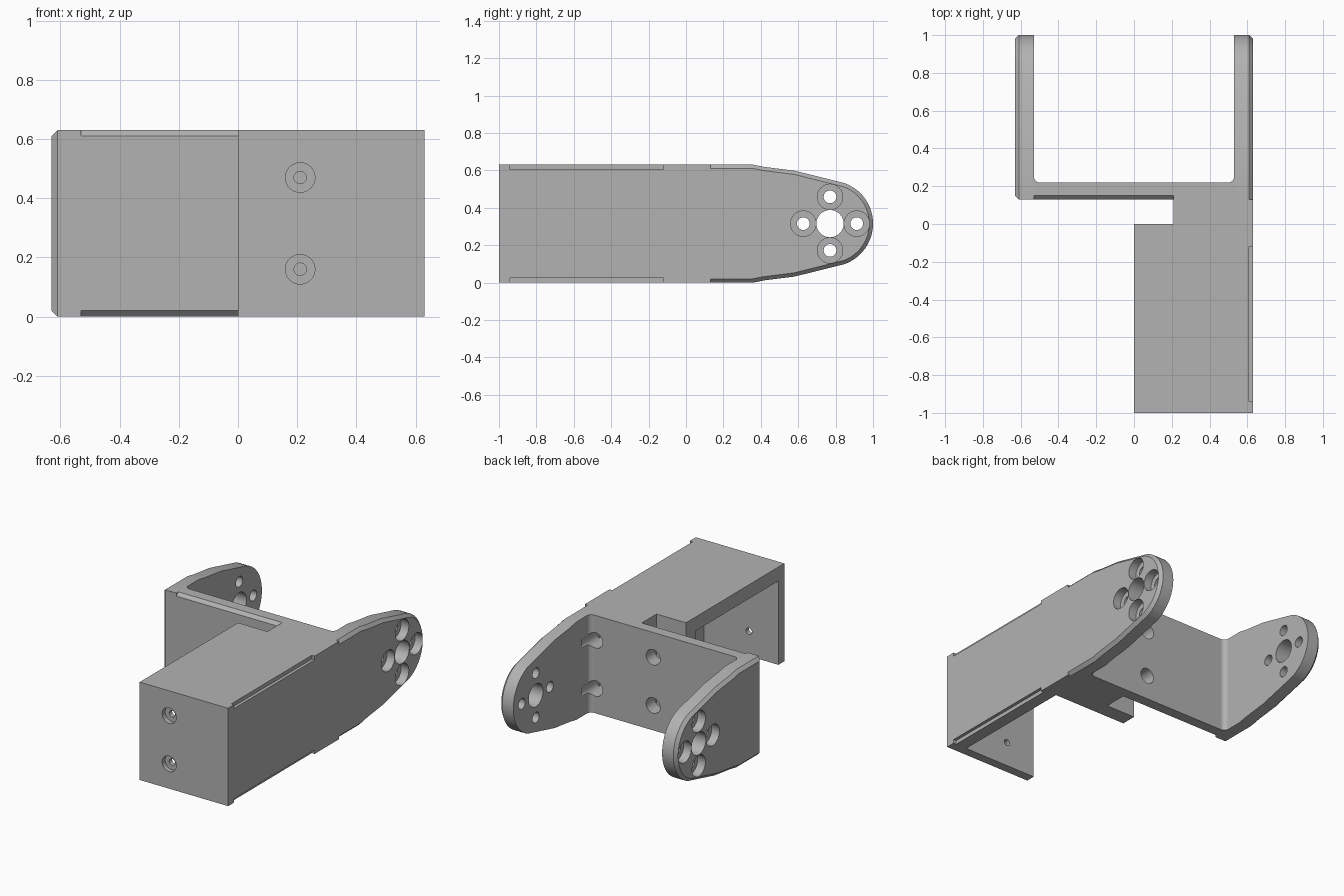
import bpy, bmesh
from math import sin, cos, pi, radians
from mathutils import Vector

cube = bpy.data.objects.get("Cube")
if cube:
    bpy.data.objects.remove(cube, do_unlink=True)

H = 0.63      # overall height, also half width
MID = H / 2
T = 0.10      # plate thickness
INNER = H - T

grey = bpy.data.materials.new("plain_grey")
grey.use_nodes = True
colour = (0.45, 0.45, 0.45, 1)
grey.diffuse_color = colour
grey.node_tree.nodes["Principled BSDF"].inputs["Base Color"].default_value = colour


def place(axis, u, v, w):
    """Map profile coordinates (u, v) and extrusion w to space."""
    return Vector({"x": (w, u, v), "y": (u, w, v), "z": (u, v, w)}[axis])


def prism(name, pts, axis, lo, hi, chamfer=None):
    """Extrude a profile; chamfer(edge) picks edges to bevel."""
    bm = bmesh.new()
    face = bm.faces.new([bm.verts.new(place(axis, u, v, lo)) for u, v in pts])
    out = bmesh.ops.extrude_face_region(bm, geom=[face])
    top = [g for g in out["geom"] if isinstance(g, bmesh.types.BMVert)]
    bmesh.ops.translate(bm, verts=top, vec=place(axis, 0, 0, hi - lo))
    bmesh.ops.recalc_face_normals(bm, faces=bm.faces[:])
    if chamfer:
        edges = [e for e in bm.edges if chamfer(e)]
        bmesh.ops.bevel(bm, geom=edges, offset=0.02, segments=1, affect="EDGES")
    mesh = bpy.data.meshes.new(name)
    bm.to_mesh(mesh)
    bm.free()
    mesh.materials.append(grey)
    ob = bpy.data.objects.new(name, mesh)
    bpy.context.collection.objects.link(ob)
    return ob


def box(name, x, y, z):
    return prism(name, [(x[0], y[0]), (x[1], y[0]), (x[1], y[1]), (x[0], y[1])], "z", *z)


def rod(u, v, r, axis, lo, hi):
    ring = [(u + r * cos(2 * pi * i / 32), v + r * sin(2 * pi * i / 32)) for i in range(32)]
    return prism("cutter", ring, axis, lo, hi)


def cut(ob, cutters):
    """Subtract each cutter, then discard it."""
    bpy.context.view_layer.objects.active = ob
    for c in cutters:
        c.hide_render = True
        mod = ob.modifiers.new("cut", "BOOLEAN")
        mod.operation, mod.solver, mod.object = "DIFFERENCE", "EXACT", c
        bpy.ops.object.modifier_apply(modifier=mod.name)
        bpy.data.objects.remove(c, do_unlink=True)


def smooth(ob):
    bpy.ops.object.select_all(action="DESELECT")
    ob.select_set(True)
    bpy.context.view_layer.objects.active = ob
    bpy.ops.object.shade_smooth_by_angle(angle=radians(25))


HOLE_Z = (0.16, 0.47)


def wall_holes(x):
    return [rod(x, z, 0.05, "y", 0.06, 0.3) for z in HOLE_Z]


# Housing: side plate with shallow edge notches
side_plate = box("side_plate", (INNER, H), (-1, 0.13), (0, H))
cut(side_plate, [box("cutter", (H - 0.02, H + 0.1), (-0.94, -0.12), z)
                 for z in ((-0.1, 0.025), (H - 0.025, H + 0.1))])

# Housing: front wall with two counterbored screw holes
front_wall = box("front_wall", (0, INNER), (-1, -0.94), (0, H))
cut(front_wall, [rod(0.21, z, r, "y", -1.1, end)
                 for z in HOLE_Z for r, end in ((0.05, -0.97), (0.021, -0.9))])
smooth(front_wall)

# Housing: roof
box("roof", (0, INNER), (-0.94, -0.1), (H - 0.09, H))

# Solid block joining the housing to the cross wall
joining_block = prism("joining_block", [(0, -0.1), (INNER, -0.1), (INNER, 0.22),
                                        (0.21, 0.22), (0.21, 0), (0, 0)], "z", 0, H)
cut(joining_block, wall_holes(0.49))
smooth(joining_block)

# Cross wall, chamfered along its front edges
cross_wall = prism("cross_wall", [(0.15, 0), (0.22, 0), (0.22, H), (0.15, H),
                                  (0.13, H - 0.02), (0.13, 0.02)], "x", -INNER, 0.21)
cut(cross_wall, wall_holes(0.08))
smooth(cross_wall)

# Arms: tapered plates with rounded ends
upper = [(0.13, H), (0.36, H), (0.42, 0.618), (0.58, 0.598)]
arc = [(0.77 + 0.23 * cos(a), MID + 0.23 * sin(a))
       for a in (radians(70 - 140 * i / 24) for i in range(25))]
outline = upper + arc + [(y, H - z) for y, z in reversed(upper)]

for side, name in ((1, "right_side_arm"), (-1, "left_side_arm")):
    # The arm beside the housing stays flush where they meet
    def rim(e):
        a, b = (v.co for v in e.verts)
        outer = min(abs(a.x), abs(b.x)) > H - 0.001
        return outer and (side < 0 or max(a.y, b.y) > 0.14)

    arm = prism(name.replace("right_side", "housing_side").replace("left_side", "free_side"),
                outline, "x", side * INNER, side * H, rim)
    cutters = [rod(0.77, MID, 0.073, "x", -1, 1)]
    for i in range(4):
        y, z = 0.77 + 0.143 * cos(i * pi / 2), MID + 0.143 * sin(i * pi / 2)
        cutters += [rod(y, z, 0.034, "x", -1, 1),
                    rod(y, z, 0.068, "x", *sorted((side * (H - 0.055), side)))]
    if side > 0:
        cutters += wall_holes(0.49)
    cut(arm, cutters)
    smooth(arm)

    # Small inside fillet between arm and cross wall
    R = 0.03
    curve = [(side * (INNER - R + R * sin(a)), 0.22 + R - R * cos(a))
             for a in (i * pi / 12 for i in range(7))]
    fillet = prism("corner_fillet", [(side * INNER, 0.22)] + curve, "z", 0, H)
    if side > 0:
        cut(fillet, wall_holes(0.49))
    smooth(fillet)
